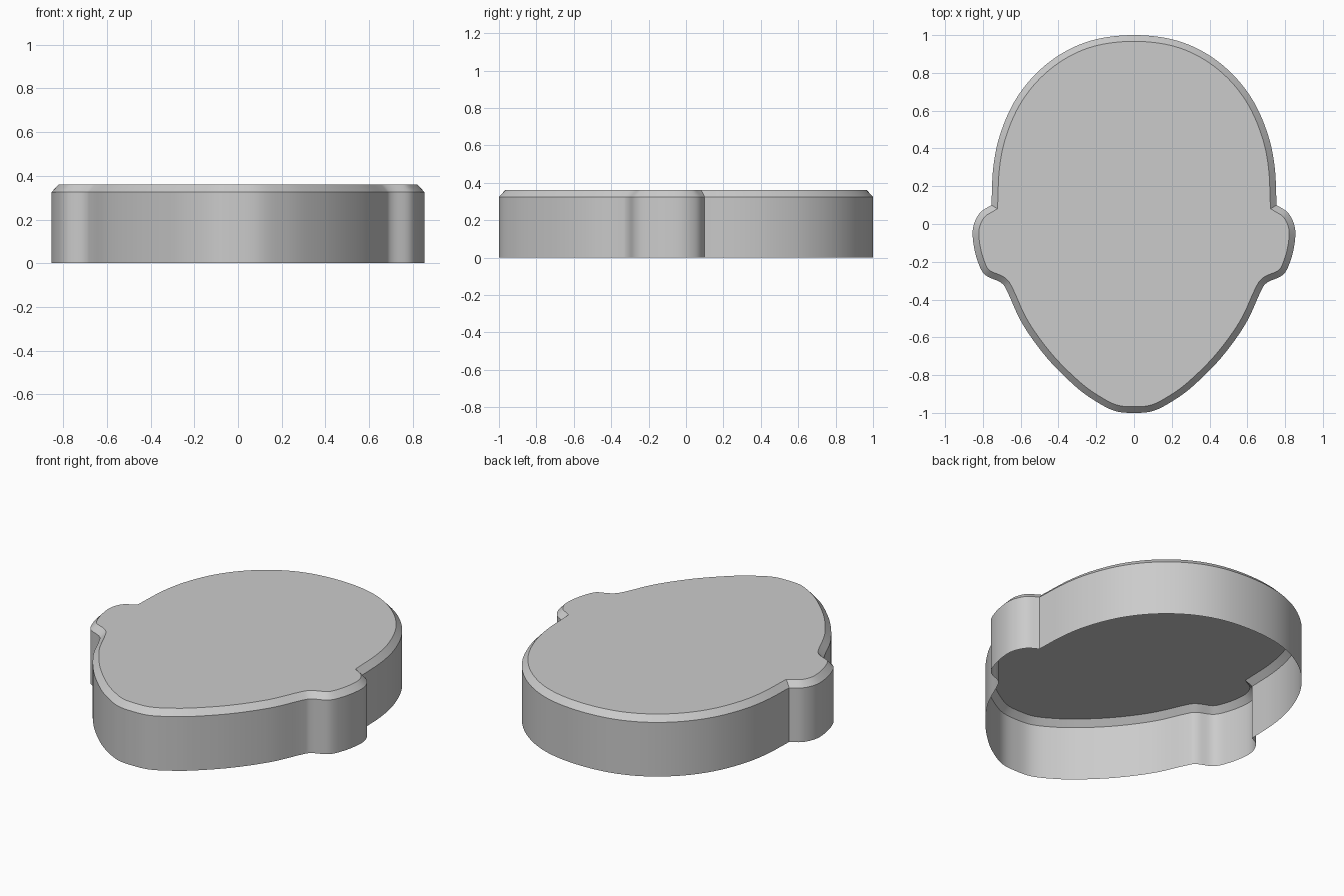
import bpy, bmesh
from mathutils import Vector

if "Cube" in bpy.data.objects:
    bpy.data.objects.remove(bpy.data.objects["Cube"])

WALL_Z, TOP_Z, INSET = 0.325, 0.36, 0.033

# right half outline: crown (top centre to ear notch), then ear, jaw and chin
crown = [(0, 1), (0.2, 0.978), (0.37, 0.91), (0.52, 0.795), (0.635, 0.645),
         (0.71, 0.47), (0.745, 0.3), (0.755, 0.1)]
ear_jaw = [(0.755, 0.1), (0.815, 0.06), (0.85, -0.01), (0.852, -0.09), (0.83, -0.19),
           (0.79, -0.268), (0.705, -0.31), (0.67, -0.36), (0.59, -0.53), (0.46, -0.71),
           (0.31, -0.86), (0.2, -0.94), (0.1, -0.99), (0, -1)]


def spline(pts, steps=6):
    """Smooth curve through the points, without the last point."""
    p = [Vector(q) for q in pts]
    p = [2 * p[0] - p[1]] + p + [2 * p[-1] - p[-2]]
    out = []
    for i in range(1, len(p) - 2):
        a, b, c, d = p[i - 1:i + 3]
        for k in range(steps):
            t = k / steps
            out.append(0.5 * (2 * b + (c - a) * t + (2 * a - 5 * b + 4 * c - d) * t * t
                              + (3 * b - a - 3 * c + d) * t ** 3))
    return out


def inset(loop, dist):
    """Mitred inward offset of a clockwise loop."""
    out = []
    for i, p in enumerate(loop):
        d1 = (p - loop[i - 1]).normalized()
        d2 = (loop[(i + 1) % len(loop)] - p).normalized()
        n1, n2 = Vector((d1.y, -d1.x)), Vector((d2.y, -d2.x))
        out.append(p + (n1 + n2) * dist / (1 + n1.dot(n2)))
    return out


# mirror the half to a closed outline; the chin and crown ends are made level
crown[0:0] = [(-0.2, 0.978)]
ear_jaw.append((-0.1, -0.99))
half = spline(crown)[6:] + spline(ear_jaw)[:-6] + [Vector((0, -1))]
outline = half + [Vector((-p.x, p.y)) for p in reversed(half[1:-1])]

# open-bottomed shell: side wall, chamfer and flat top
bm = bmesh.new()
rings = [[bm.verts.new((p.x, p.y, z)) for p in loop] for loop, z in
         ((outline, 0), (outline, WALL_Z), (inset(outline, INSET), TOP_Z))]
n = len(outline)
for low, high in zip(rings, rings[1:]):
    for i in range(n):
        j = (i + 1) % n
        bm.faces.new((low[j], low[i], high[i], high[j]))
bm.faces.new(list(reversed(rings[-1])))
mesh = bpy.data.meshes.new("head_shaped_shell")
bm.to_mesh(mesh)
bm.free()
shell = bpy.data.objects.new("head_shaped_shell", mesh)
bpy.context.collection.objects.link(shell)
bpy.context.view_layer.objects.active = shell
shell.select_set(True)
bpy.ops.object.shade_smooth_by_angle(angle=0.5)
